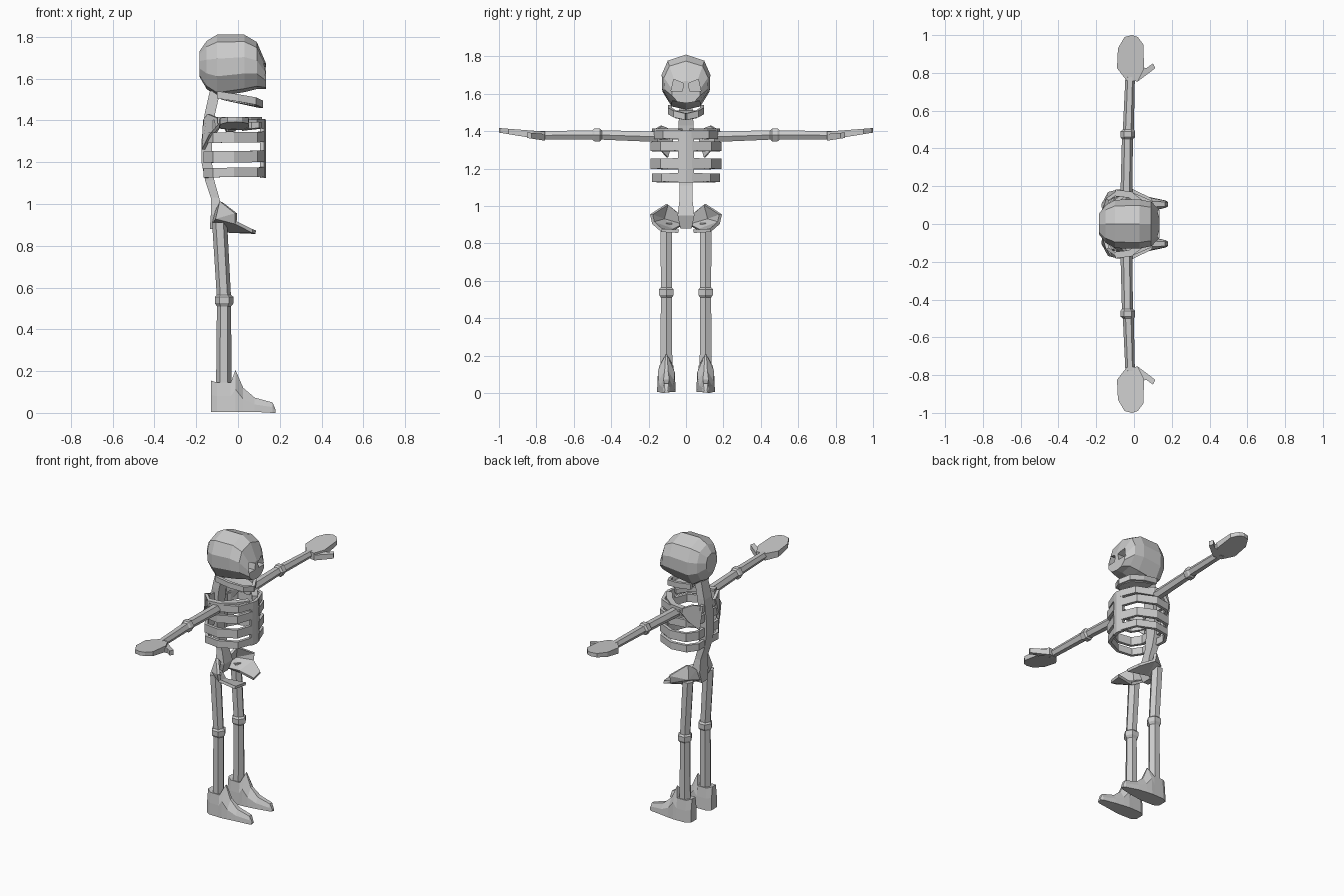
import bpy, bmesh
from math import cos, sin, pi
from mathutils import Vector

if "Cube" in bpy.data.objects:
    bpy.data.objects.remove(bpy.data.objects["Cube"])


def make(name, verts, faces, mirror=False, thick=0):
    me = bpy.data.meshes.new(name)
    bm = bmesh.new()
    vs = [bm.verts.new(v) for v in verts]
    for f in faces:
        bm.faces.new([vs[i] for i in f])
    bmesh.ops.recalc_face_normals(bm, faces=bm.faces)
    bm.to_mesh(me)
    bm.free()
    ob = bpy.data.objects.new(name, me)
    bpy.context.collection.objects.link(ob)
    if thick:
        m = ob.modifiers.new("thickness", 'SOLIDIFY')
        m.thickness, m.offset = thick, 0
    if mirror:
        m = ob.modifiers.new("mirror", 'MIRROR')
        m.use_axis = (False, True, False)
        m.use_mirror_merge = False
    return ob


def loft(name, rings, mirror=False):
    n = len(rings[0])
    verts = [p for r in rings for p in r]
    faces = [(k * n + i, k * n + (i + 1) % n, (k + 1) * n + (i + 1) % n, (k + 1) * n + i)
             for k in range(len(rings) - 1) for i in range(n)]
    faces += [tuple(range(n)), tuple(range((len(rings) - 1) * n, len(rings) * n))]
    return make(name, verts, faces, mirror)


def ribbon(name, path, z0, z1, t, mirror=True, drop=0):
    """Flat band following an xy path, with thickness t."""
    rings = []
    pts = [Vector(p) for p in path]
    for i, p in enumerate(pts):
        d = (pts[min(i + 1, len(pts) - 1)] - pts[max(i - 1, 0)]).normalized()
        s = Vector((-d.y, d.x)) * t / 2
        dz = -drop * i / (len(pts) - 1)
        a, b = p + s, p - s
        rings.append([(a.x, a.y, z0 + dz), (b.x, b.y, z0 + dz),
                      (b.x, b.y, z1 + dz), (a.x, a.y, z1 + dz)])
    return loft(name, rings, mirror)


def bone(name, stations, axis):
    """Six-sided shaft; stations are (x, position, other, radius)."""
    rings = []
    for x, y, z, r in stations:
        ring = []
        for i in range(6):
            a = pi / 6 + i * pi / 3
            u, v = r * cos(a), r * sin(a)
            ring.append((x + v, y, z + u) if axis == 'y' else (x + v, y + u, z))
        rings.append(ring)
    return loft(name, rings, True)


# Skull: faceted rings from back to face (x, bottom, top, half width)
shape = [(0, 1), (.75, .76), (1, .22), (.98, -.35), (.6, -.88),
         (0, -1), (-.6, -.88), (-.98, -.35), (-1, .22), (-.75, .76)]
skull = loft("skull", [[(x, u * w, (a + b) / 2 + v * (b - a) / 2) for u, v in shape]
             for x, a, b, w in [(-.185, 1.61, 1.73, .055), (-.15, 1.55, 1.78, .10),
                                (-.10, 1.515, 1.81, .128), (.03, 1.535, 1.81, .13),
                                (.09, 1.55, 1.775, .118), (.135, 1.55, 1.67, .075)]])

# Eye sockets cut into the face
eye = [(.012, 1.655), (.065, 1.678), (.08, 1.615), (.02, 1.615)]
for s in (1, -1):
    cut = loft("eye_socket_cutter", [[(x, s * y, z) for y, z in eye] for x in (.085, .25)])
    cut.hide_render = True
    cut.hide_viewport = True
    m = skull.modifiers.new("eye_socket", 'BOOLEAN')
    m.operation, m.object = 'DIFFERENCE', cut

# Lower jaw, a U sloping down to the chin
ribbon("jaw", [(-.10, .085), (.0, .085), (.08, .06), (.11, 0)], 1.505, 1.54, .02, drop=.045)
make("jaw_floor", [(-.08, .08, 1.505), (.0, .08, 1.49), (.08, .055, 1.475), (.105, 0, 1.465),
                   (-.08, 0, 1.505)], [(0, 1, 2, 3, 4)], True, .012)

# Spine
loft("spine", [[(x - d, -w, z), (x + d, -w, z), (x + d, w, z), (x - d, w, z)]
     for x, z, d, w in [(-.11, 1.54, .025, .035), (-.135, 1.43, .025, .04), (-.15, 1.3, .025, .04),
                        (-.15, 1.2, .025, .04), (-.135, 1.11, .022, .035), (-.11, 1.03, .02, .035),
                        (-.10, .95, .03, .045), (-.115, .88, .02, .03)]])

# Ribs and breastbone
rib = [(-.15, .02), (-.155, .10), (-.115, .165), (-.02, .18), (.085, .13), (.12, .03)]
for z0, z1, k in [(1.355, 1.40, .9), (1.29, 1.34, 1), (1.195, 1.25, 1), (1.125, 1.17, .96)]:
    ribbon("rib", [(x, y * k) for x, y in rib], z0, z1, .02, drop=-.006)
ribbon("breastbone", [(.115, -.04), (.125, 0), (.115, .04)], 1.125, 1.405, .02, mirror=False)

# Collar bones and shoulder blades
ribbon("collar_bone", [(.10, .03), (.05, .10), (-.02, .155), (-.10, .165)], 1.385, 1.415, .035)
make("shoulder_blade", [(-.16, .06, 1.40), (-.14, .13, 1.43), (-.07, .18, 1.40),
                        (-.13, .165, 1.33), (-.165, .10, 1.26)], [(0, 1, 2, 3, 4)], True, .018)

# Arms with elbow knuckle
bone("arm", [(-.04, .15, 1.37, .032), (-.035, .45, 1.38, .029), (-.033, .46, 1.38, .039),
             (-.033, .49, 1.38, .039), (-.03, .50, 1.38, .029), (-.02, .79, 1.378, .025)], 'y')

# Hands: flat palm outline with thumb, rising towards the tips
palm = [(-.04, .76), (-.09, .825), (-.085, .93), (-.05, .99), (-.01, 1), (.02, .99),
        (.05, .95), (.053, .82), (.02, .755)]
thumb = [(.02, .755), (.045, .83), (.065, .825), (.10, .85), (.113, .825), (.06, .785)]


def slab(name, outline, z, t):
    loft(name, [[(x, y, z + .12 * (y - .76) + s * t * (1.6 - 3 * (y - .76)))
                 for x, y in outline] for s in (-1, 1)], True)


slab("hand", palm, 1.376, .014)
slab("thumb", thumb, 1.368, .011)

# Pelvis: curved wing with a forward lower plate
make("pelvis", [(-.12, .02, .90), (-.10, .045, .965), (-.08, .10, 1.01), (-.01, .185, .955),
                (-.01, .175, .91), (-.04, .07, .87), (.085, .04, .865), (.07, .13, .87),
                (-.10, .12, .93)],
     [(0, 1, 8), (1, 2, 8), (2, 3, 8), (3, 4, 8), (4, 5, 8), (5, 0, 8), (5, 4, 7, 6)], True, .018)

# Legs with knee knuckle
bone("leg", [(-.088, .105, .91, .036), (-.068, .105, .565, .034), (-.066, .105, .555, .045),
             (-.066, .105, .525, .045), (-.067, .105, .51, .034), (-.068, .105, .12, .037)], 'z')

# Feet: ridged wedge from heel to toe (x, top, half width)
loft("foot", [[(x, .105 - w, .005), (x, .105 - w * .9, h * .55), (x, .105 - w * r, h),
               (x, .105 + w * r, h), (x, .105 + w * .9, h * .55), (x, .105 + w, .005 * (x < .1))]
     for x, h, w, r in [(-.13, .155, .03, .6), (-.10, .145, .048, .75), (-.035, .145, .05, .75),
                        (-.012, .205, .05, .08), (.025, .12, .046, .2), (.08, .073, .038, .4),
                        (.165, .05, .02, .6), (.18, .015, .012, .6)]], True)
